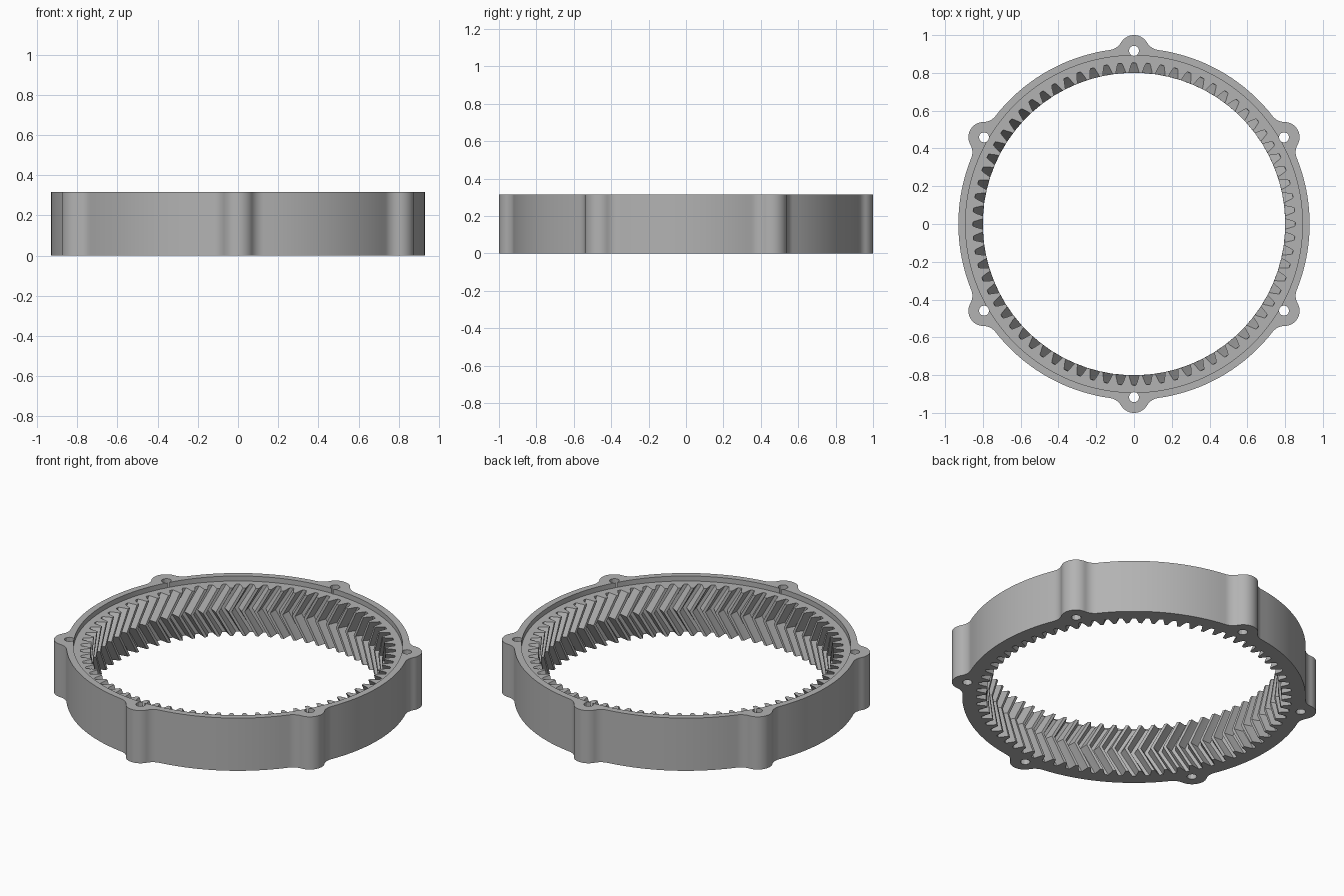
import bpy, bmesh
from math import pi, sin, cos, acos, atan2, hypot, radians

cube = bpy.data.objects.get("Cube")
if cube:
    bpy.data.objects.remove(cube, do_unlink=True)

HEIGHT, LEDGE = 0.315, 0.285          # total height, height of the toothed ledge
RIM, LUG_AT, LUG_R, FILLET = 0.93, 0.92, 0.08, 0.08
TEETH, TIP, ROOT = 72, 0.802, 0.855
TWIST = 0.08 / 0.83                   # chevron lead at mid height

grey = bpy.data.materials.new("plain_grey")
grey.use_nodes = True
colour = (0.45, 0.45, 0.45, 1)
grey.diffuse_color = colour
grey.node_tree.nodes["Principled BSDF"].inputs["Base Color"].default_value = colour


def polar(r, a, centre=(0, 0)):
    return centre[0] + r * cos(a), centre[1] + r * sin(a)


def arc(r, start, end, steps, centre=(0, 0)):
    return [polar(r, start + (end - start) * i / steps, centre) for i in range(steps + 1)]


def loft(name, layers):
    """Solid through a list of (outline, z) layers with equal point counts."""
    bm = bmesh.new()
    rings = [[bm.verts.new((x, y, z)) for x, y in pts] for pts, z in layers]
    for low, high in zip(rings, rings[1:]):
        for i in range(len(low)):
            bm.faces.new((low[i - 1], low[i], high[i], high[i - 1]))
    bm.faces.new(rings[0][::-1])
    bm.faces.new(rings[-1])
    bmesh.ops.recalc_face_normals(bm, faces=bm.faces)
    mesh = bpy.data.meshes.new(name)
    bm.to_mesh(mesh)
    bm.free()
    mesh.materials.append(grey)
    obj = bpy.data.objects.new(name, mesh)
    bpy.context.collection.objects.link(obj)
    return obj


def cut(target, cutter):
    cutter.hide_render = True
    mod = target.modifiers.new("cut", "BOOLEAN")
    mod.operation, mod.solver, mod.object = "DIFFERENCE", "EXACT", cutter
    bpy.context.view_layer.objects.active = target
    bpy.ops.object.modifier_apply(modifier=mod.name)
    bpy.data.objects.remove(cutter, do_unlink=True)


# Outer outline: rim arcs blended by fillets into six round lugs
a, b = RIM + FILLET, LUG_R + FILLET
spread = acos((a * a + LUG_AT ** 2 - b * b) / (2 * a * LUG_AT))
fx, fy = a * cos(spread) - LUG_AT, a * sin(spread)
lug_angle = atan2(fy, fx)
outline = []
for k in range(6):
    mid = radians(30 + 60 * k)
    before, after = polar(a, mid - spread), polar(a, mid + spread)
    outline += arc(FILLET, mid - spread + pi, mid - lug_angle + pi, 8, before)
    outline += arc(LUG_R, mid - lug_angle, mid + lug_angle, 20, polar(LUG_AT, mid))[1:-1]
    outline += arc(FILLET, mid + lug_angle - pi, mid + spread - pi, 8, after)
    outline += arc(RIM, mid + spread, mid + pi / 3 - spread, 20)[1:-1]
ring = loft("ring_gear", [(outline, 0), (outline, HEIGHT)])

# Stepped recess inside the top lip
recess = arc(0.892, 0, 2 * pi, 144)[:-1]
cut(ring, loft("recess_cutter", [(recess, LEDGE), (recess, HEIGHT + 0.1)]))


# Herringbone teeth: chevron-twisted core
def gear_outline(turn):
    pitch = 2 * pi / TEETH
    middle = (TIP + ROOT) / 2
    profile = [(TIP, -0.38), (middle, -0.27), (ROOT, -0.14),
               (ROOT, 0.14), (middle, 0.27), (TIP, 0.38)]
    return [polar(r, (k + f) * pitch + turn) for k in range(TEETH) for r, f in profile]


half = LEDGE / 2
levels = [-0.25 * half, half, LEDGE + 0.4 * half]
core = [(gear_outline(TWIST * (1 - abs(z - half) / half)), z) for z in levels]
cut(ring, loft("teeth_cutter", core))

# Bolt holes through the lugs
for k in range(6):
    hole = arc(0.027, 0, 2 * pi, 12, polar(0.917, radians(30 + 60 * k)))[:-1]
    cut(ring, loft("hole_cutter", [(hole, -0.1), (hole, HEIGHT + 0.1)]))

# Smooth walls, crisp edges
bpy.ops.object.select_all(action="DESELECT")
ring.select_set(True)
bpy.context.view_layer.objects.active = ring
bpy.ops.object.shade_smooth_by_angle(angle=radians(25))
